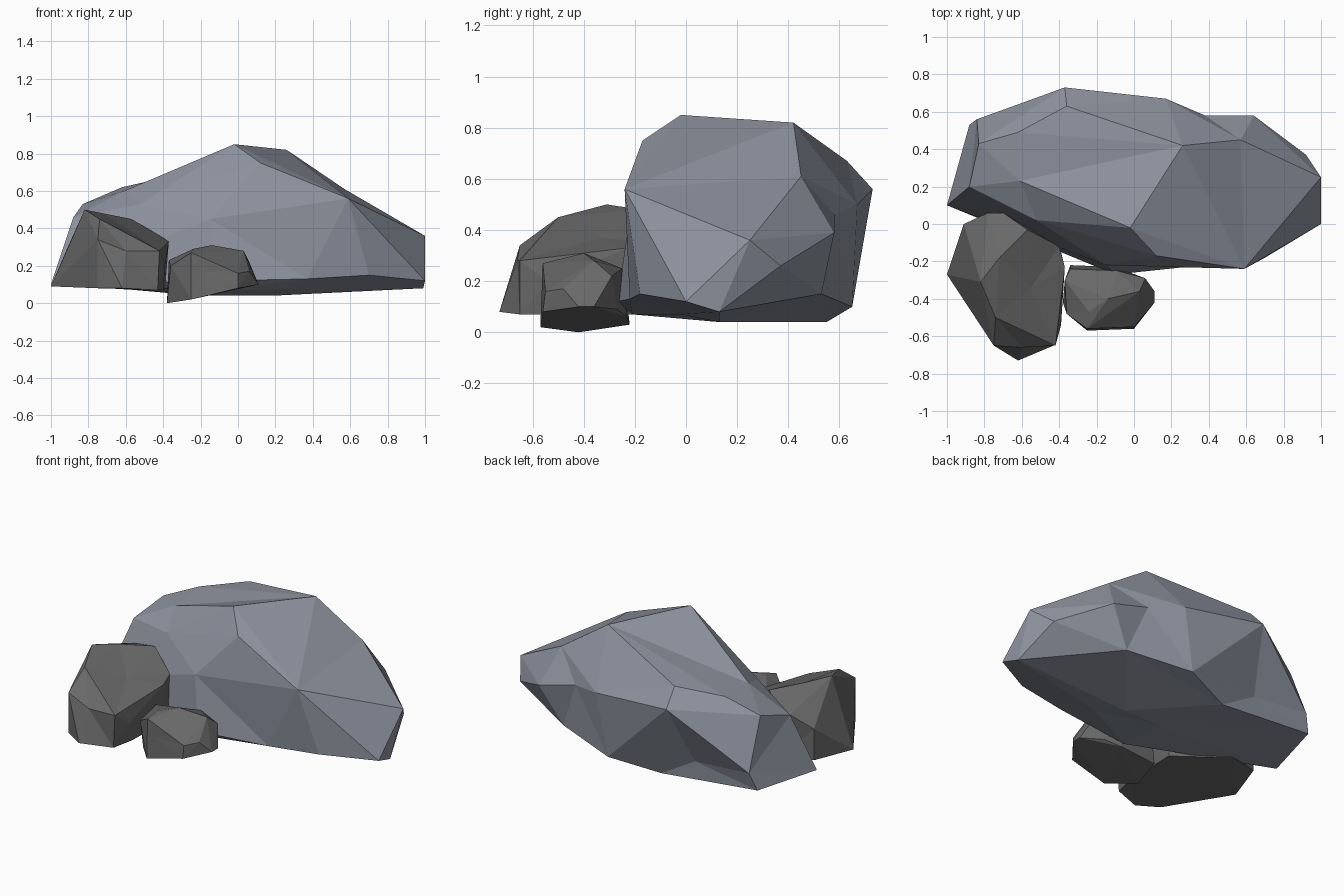
import bpy
import bmesh
from mathutils import Vector

# Remove the default cube only
default_cube = bpy.data.objects.get("Cube")
if default_cube:
    bpy.data.objects.remove(default_cube, do_unlink=True)


def make_material(name, colour):
    material = bpy.data.materials.new(name)
    material.use_nodes = True
    rgba = (*colour, 1)
    material.diffuse_color = rgba
    for node in material.node_tree.nodes:
        if node.type == "BSDF_PRINCIPLED":
            node.inputs["Base Color"].default_value = rgba
            node.inputs["Roughness"].default_value = .9
    return material


def fold_crease(bm, start, end):
    """Turn the edge that bridges a hollow so that it joins start and end."""
    wanted = {min(bm.verts, key=lambda vert: (vert.co - Vector(corner)).length)
              for corner in (start, end)}
    for edge in bm.edges:
        opposite = {vert for face in edge.link_faces for vert in face.verts}
        if opposite - set(edge.verts) == wanted:
            bmesh.ops.rotate_edges(bm, edges=[edge])
            return


def make_rock(name, material, rings, roundness, creases=()):
    """Wrap a faceted skin around the corner rings of a rock.

    The skin is found on a rounded copy of the corners, so that shallow
    hollows keep their corners too, and is then moved to the real corners.
    """
    corners = [Vector(corner) for ring in rings.values() for corner in ring]
    low = Vector([min(c[axis] for c in corners) for axis in range(3)])
    high = Vector([max(c[axis] for c in corners) for axis in range(3)])
    centre = (low + high) / 2
    half = (high - low) / 2

    bm = bmesh.new()
    real_corner = {}
    for corner in corners:
        offset = corner - centre
        unit = Vector([offset[axis] / half[axis] for axis in range(3)])
        rounded = unit.normalized() * unit.length ** roundness
        real_corner[bm.verts.new(rounded)] = corner

    bmesh.ops.convex_hull(bm, input=list(bm.verts))
    loose = [vert for vert in bm.verts if not vert.link_faces]
    bmesh.ops.delete(bm, geom=loose, context="VERTS")
    for vert in bm.verts:
        vert.co = real_corner[vert]
    for start, end in creases:
        fold_crease(bm, start, end)
    bmesh.ops.recalc_face_normals(bm, faces=list(bm.faces))

    mesh = bpy.data.meshes.new(name)
    bm.to_mesh(mesh)
    bm.free()
    mesh.materials.append(material)
    rock = bpy.data.objects.new(name, mesh)
    bpy.context.scene.collection.objects.link(rock)
    return rock


blue_grey_stone = make_material("blue grey stone", (.27, .295, .35))
dark_grey_stone = make_material("dark grey stone", (.137, .14, .137))

# Large boulder, with two hollows at the back
right_hollow, right_ridge = (-.45, .55, .18), (-.62, .49, .62)
left_hollow, left_foot = (.38, .58, .46), (.5, .53, .15)
make_rock("large_boulder", blue_grey_stone, {
    "crest": [
        (-.02, -.02, .85), (.26, .42, .82), (.12, -.17, .75),
        (-.36, .63, .67), (.57, .45, .61),
    ],
    "left_shoulder": [
        (.59, -.24, .56), (1, .25, .36), (.64, .58, .39), (.92, .37, .26),
    ],
    "right_shoulder": [
        (-.52, .02, .53), (-.61, .23, .6), (-.88, .2, .46),
        (-.83, .43, .53), right_ridge, (-.84, .56, .21),
    ],
    "back": [(-.37, .73, .56), (.17, .67, .5), left_hollow, right_hollow],
    "front": [(-.15, -.22, .45)],
    "foot": [
        (-1, .1, .1), (-.1, -.27, .12), (.37, -.22, .13), (.7, -.18, .15),
        (1, 0, .12), (.99, .13, .08), left_foot, (.1, .65, .1),
        (-.88, .53, .1),
    ],
    "underside": [
        (-.21, .55, .04), (-.08, .13, .04), (.18, .13, .04),
        (.29, -.02, .07), (-.1, -.21, .07),
    ],
}, roundness=.1, creases=[(right_hollow, right_ridge), (left_hollow, left_foot)])

# Medium rock
make_rock("medium_rock", dark_grey_stone, {
    "crest": [
        (-.82, -.31, .5), (-.72, -.18, .48), (-.57, -.03, .45),
        (-.74, -.5, .45), (-.55, -.34, .37),
    ],
    "shoulder": [
        (-.91, 0, .3), (-.78, .06, .38), (-.7, .06, .39), (-.4, -.12, .35),
        (-.37, -.23, .33), (-.39, -.54, .2), (-.42, -.65, .28),
        (-.6, -.66, .28), (-.75, -.65, .34),
    ],
    "foot": [
        (-1, -.27, .09), (-.91, 0, .1), (-.7, .06, .08), (-.39, -.15, .07),
        (-.4, -.5, .07), (-.43, -.65, .07), (-.62, -.73, .08), (-.75, -.65, .08),
    ],
}, roundness=.15)

# Small rock
make_rock("small_rock", dark_grey_stone, {
    "crest": [(-.14, -.4, .31), (.03, -.36, .28), (-.24, -.47, .29), (-.09, -.25, .25)],
    "shoulder": [
        (-.37, -.3, .23), (-.36, -.48, .2), (-.25, -.56, .27), (-.2, -.56, .17),
        (0, -.55, .16), (.06, -.48, .17), (.06, -.29, .22), (-.34, -.24, .2),
    ],
    "foot": [
        (-.38, -.42, 0), (-.25, -.57, .02), (0, -.56, .08), (.11, -.42, .1),
        (.11, -.36, .1), (0, -.27, .09), (-.1, -.23, .06), (-.34, -.22, .03),
    ],
}, roundness=.6)
